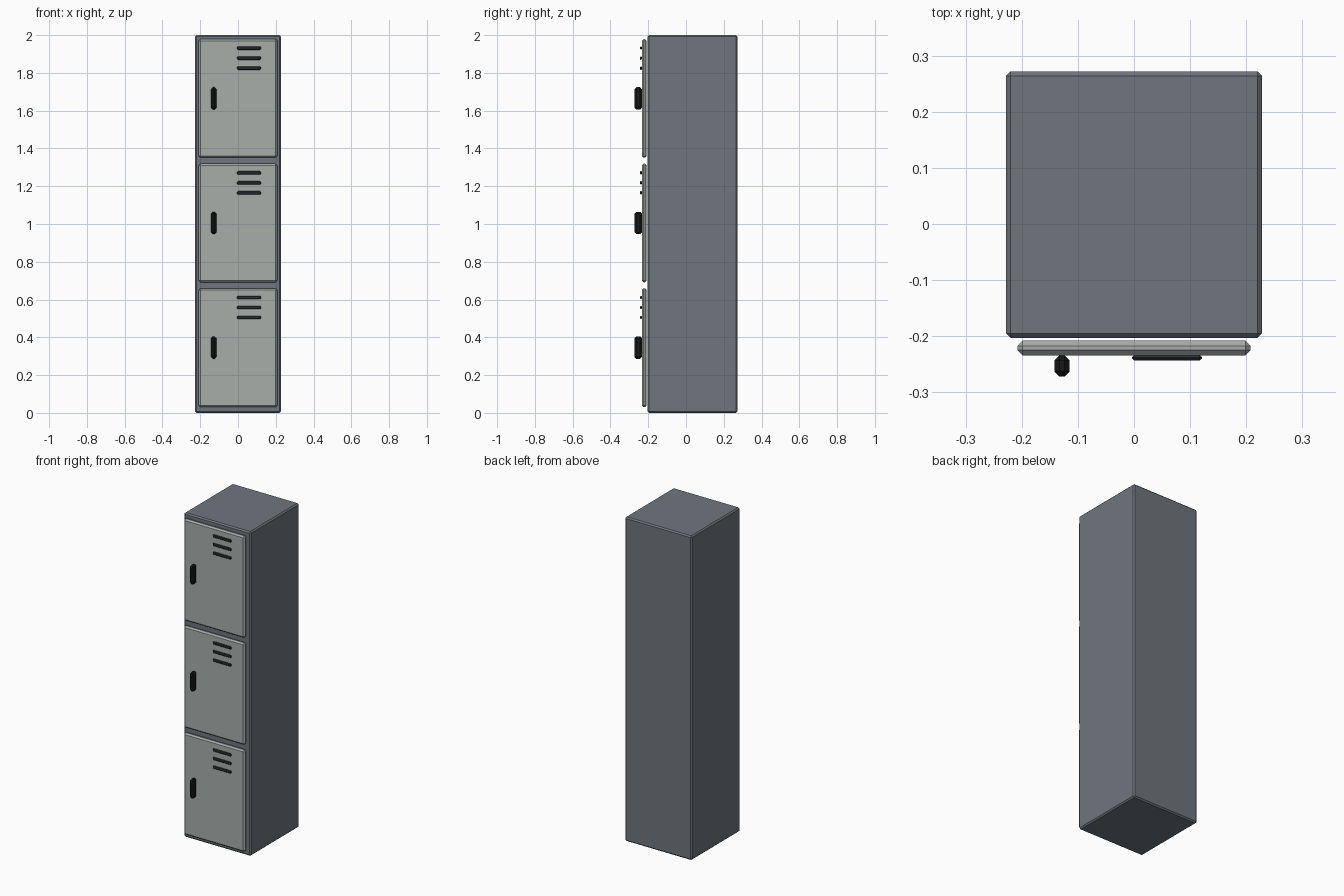
import bpy, bmesh

if "Cube" in bpy.data.objects:
    bpy.data.objects.remove(bpy.data.objects["Cube"])


def material(name, rgb):
    m = bpy.data.materials.new(name)
    m.diffuse_color = (*rgb, 1)
    m.use_nodes = True
    m.node_tree.nodes["Principled BSDF"].inputs["Base Color"].default_value = m.diffuse_color
    return m


BODY = material("slate grey", (0.157, 0.182, 0.205))
DOOR = material("light grey", (0.39, 0.42, 0.40))
VENT = material("dark blue grey", (0.025, 0.032, 0.038))
GRIP = material("black", (0.009, 0.009, 0.010))


def chamfered_box(name, lo, hi, chamfer, mat):
    """Box between two corners with flat one-segment chamfers."""
    bm = bmesh.new()
    bmesh.ops.create_cube(bm, size=1)
    for v in bm.verts:
        v.co = [(a + b) / 2 + c * (b - a) for a, b, c in zip(lo, hi, v.co)]
    bmesh.ops.bevel(bm, geom=bm.edges[:], offset=chamfer, segments=1,
                    affect='EDGES', profile=0.5)
    me = bpy.data.meshes.new(name)
    bm.to_mesh(me)
    bm.free()
    me.materials.append(mat)
    ob = bpy.data.objects.new(name, me)
    bpy.context.collection.objects.link(ob)
    return ob


# Cabinet
chamfered_box("cabinet", (-0.228, -0.203, 0), (0.228, 0.272, 2), 0.008, BODY)

# Three doors, each with a handle and three vent slats
for i in range(3):
    z = 0.345 + 0.66 * i
    n = i + 1
    chamfered_box(f"door_{n}", (-0.208, -0.234, z - 0.314),
                  (0.208, -0.208, z + 0.314), 0.009, DOOR)
    chamfered_box(f"handle_{n}", (-0.142, -0.272, z - 0.059),
                  (-0.115, -0.234, z + 0.059), 0.009, GRIP)
    for k in range(3):
        vz = z + 0.266 - 0.053 * k
        chamfered_box(f"vent_{n}_{k + 1}", (-0.004, -0.243, vz - 0.009),
                      (0.121, -0.2335, vz + 0.009), 0.004, VENT)
